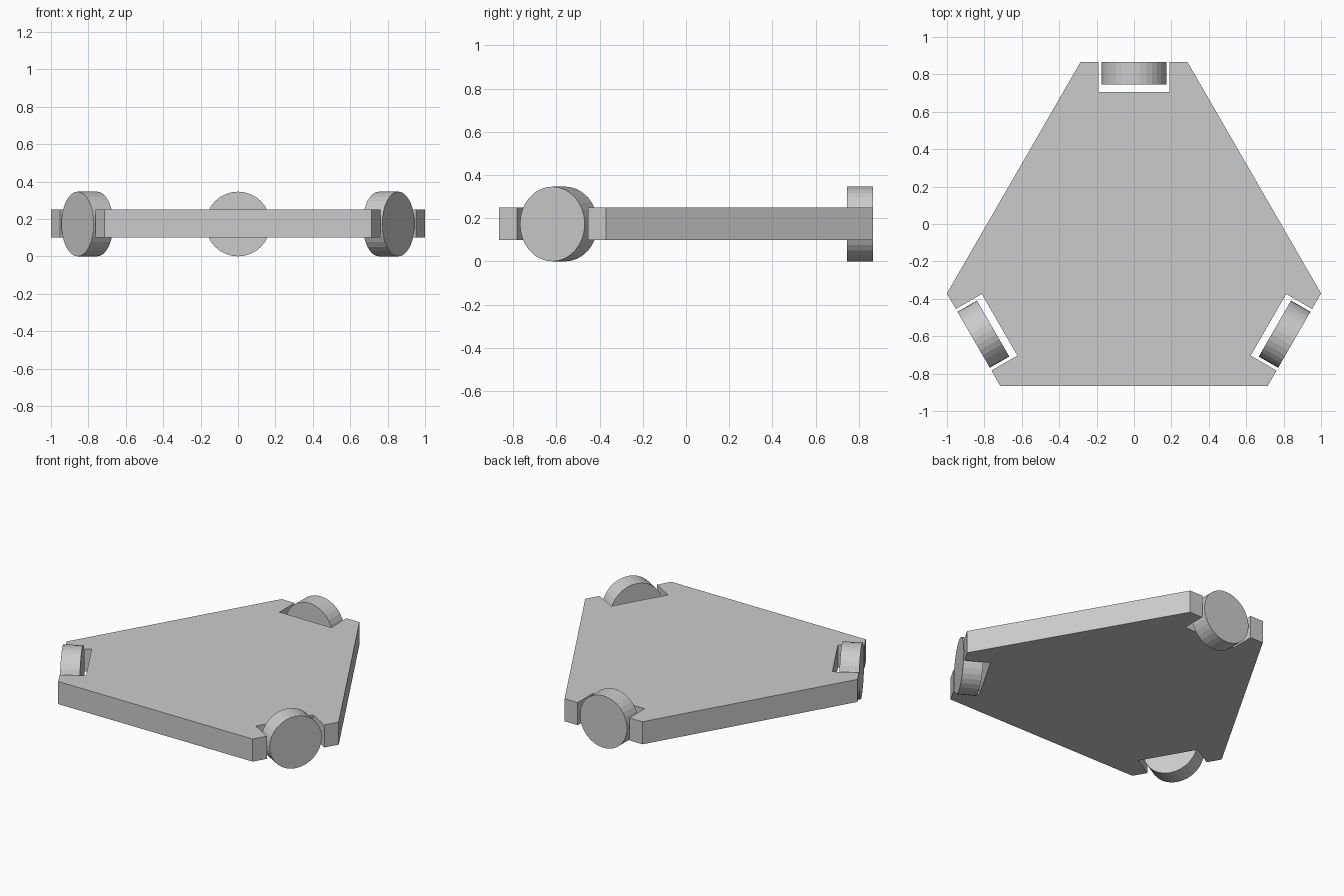
import bpy, bmesh
from math import radians
from mathutils import Vector, Matrix

if "Cube" in bpy.data.objects:
    bpy.data.objects.remove(bpy.data.objects["Cube"])

CENTRE = Vector((0, -0.124, 0))   # centre of the three-fold symmetry
REACH = 0.99                      # centre to each blunt corner
Z0, Z1 = 0.10, 0.25               # plate underside and top
R, WIDTH = 0.173, 0.12            # wheel radius and thickness


def add_object(name, bm):
    bmesh.ops.recalc_face_normals(bm, faces=bm.faces)
    mesh = bpy.data.meshes.new(name)
    bm.to_mesh(mesh)
    bm.free()
    obj = bpy.data.objects.new(name, mesh)
    bpy.context.collection.objects.link(obj)
    return obj


def turn(i):
    return Matrix.Translation(CENTRE) @ Matrix.Rotation(radians(-120 * i), 4, 'Z')


# Plate: one notched corner outline repeated three times, then extruded
corner = [(-0.286, REACH), (-0.19, REACH), (-0.19, 0.83),
          (0.19, 0.83), (0.19, REACH), (0.286, REACH)]
bm = bmesh.new()
verts = [bm.verts.new(turn(i) @ Vector((x, y, Z0))) for i in range(3) for x, y in corner]
face = bm.faces.new(verts)
ext = bmesh.ops.extrude_face_region(bm, geom=[face])
top = [g for g in ext["geom"] if isinstance(g, bmesh.types.BMVert)]
bmesh.ops.translate(bm, verts=top, vec=(0, 0, Z1 - Z0))
add_object("base_plate", bm)

# Wheels: one in each corner slot, outer face flush with the plate edge
for i, name in enumerate(["back_wheel", "right_wheel", "left_wheel"]):
    bm = bmesh.new()
    place = (turn(i) @ Matrix.Translation((0, REACH - WIDTH / 2, R))
             @ Matrix.Rotation(radians(90), 4, 'X'))
    bmesh.ops.create_cone(bm, cap_ends=True, segments=32, radius1=R, radius2=R,
                          depth=WIDTH, matrix=place)
    add_object(name, bm)
